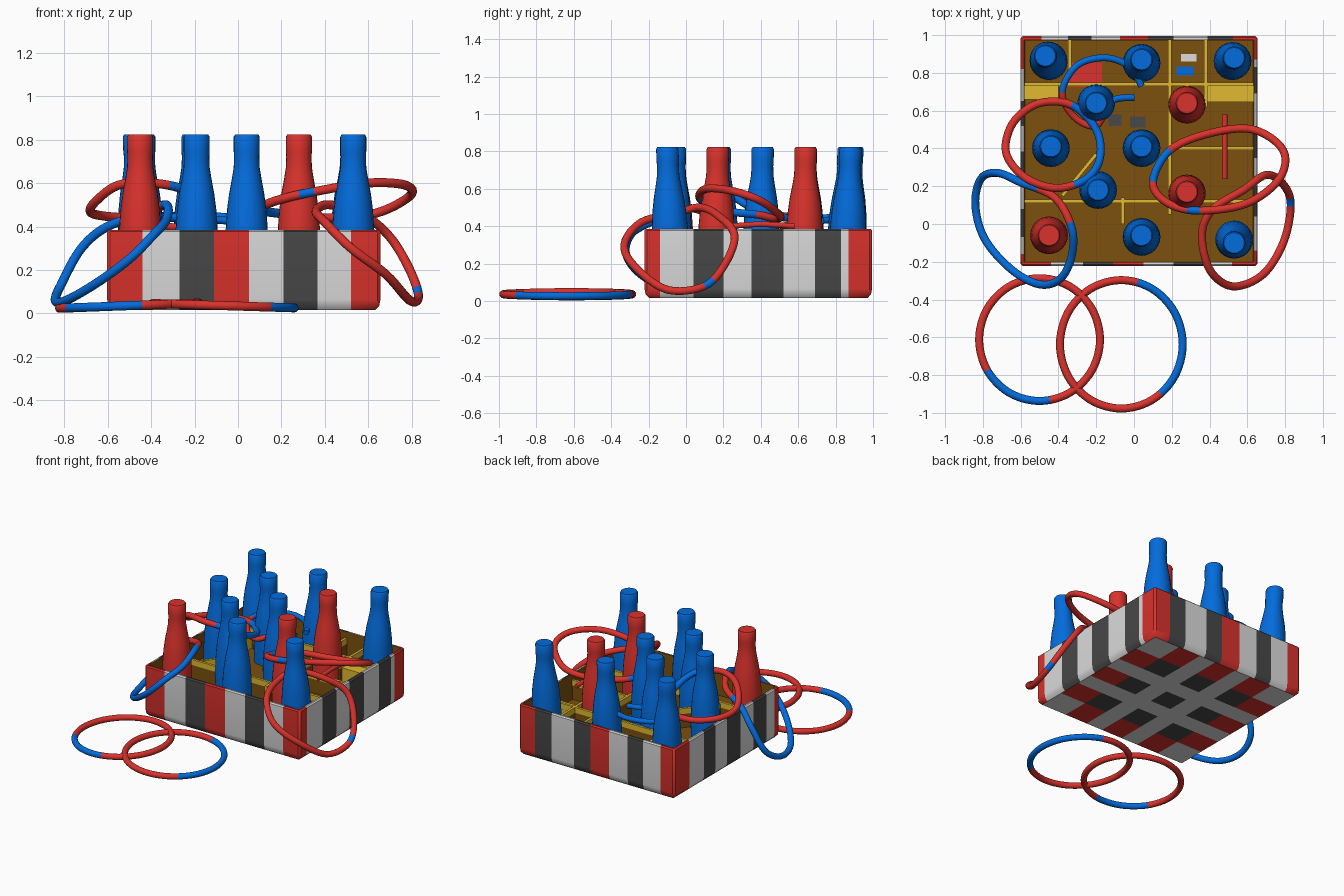
import bpy, bmesh, math
from mathutils import Vector

cube = bpy.data.objects.get("Cube")
if cube:
    bpy.data.objects.remove(cube, do_unlink=True)

COLOURS = {
    "red": (0.7, 0.032, 0.025), "blue": (0.001, 0.15, 0.72),
    "white": (0.72, 0.72, 0.72), "dark_grey": (0.065, 0.065, 0.065),
    "brown": (0.2, 0.08, 0.004), "yellow": (0.75, 0.49, 0.03),
}
NAMES = list(COLOURS)
RED, BLUE, WHITE, DARK, BROWN, YELLOW = range(len(NAMES))
MATS = []
for name, rgb in COLOURS.items():
    m = bpy.data.materials.new(name)
    m.use_nodes = True
    m.diffuse_color = (*rgb, 1)
    m.node_tree.nodes["Principled BSDF"].inputs["Base Color"].default_value = (*rgb, 1)
    MATS.append(m)

smooth_parts = []


def finish(name, bm, smooth=False, recalc=True):
    if recalc:
        bmesh.ops.recalc_face_normals(bm, faces=bm.faces)
    mesh = bpy.data.meshes.new(name)
    bm.to_mesh(mesh)
    bm.free()
    for m in MATS:
        mesh.materials.append(m)
    ob = bpy.data.objects.new(name, mesh)
    bpy.context.collection.objects.link(ob)
    if smooth:
        smooth_parts.append(ob)
    return ob


def box(name, lo, hi, mat):
    bm = bmesh.new()
    bmesh.ops.create_cube(bm, size=1)
    for v in bm.verts:
        v.co = [(a + b) / 2 + c * (b - a) for a, b, c in zip(lo, hi, v.co)]
    for f in bm.faces:
        f.material_index = mat
    return finish(name, bm)


def loft(bm, rings, mat_of, close=False):
    """Bridge rings of points; mat_of(ring, side) picks the colour."""
    vs = [[bm.verts.new(p) for p in r] for r in rings]
    n = len(vs[0])
    for i in range(len(vs) - (0 if close else 1)):
        a, b = vs[i], vs[(i + 1) % len(vs)]
        for j in range(n):
            k = (j + 1) % n
            bm.faces.new((a[j], a[k], b[k], b[j])).material_index = mat_of(i, j)
    return vs


# Crate walls: a striped perimeter lofted up the outside, over the rim and down inside
X0, X1, Y0, Y1 = -0.602, 0.655, -0.222, 0.995
BOTTOM, RIM, FLOOR, C = 0.015, 0.385, 0.2, 0.014
front = ([-0.44, -0.27, -0.11, 0.05, 0.21, 0.365, 0.52],
         [RED, WHITE, DARK, RED, WHITE, DARK, WHITE, RED])
right = ([-0.14, 0.04, 0.2, 0.35, 0.52, 0.69, 0.83, 0.87],
         [RED, WHITE, DARK, WHITE, DARK, WHITE, DARK, WHITE, RED])
back = ([0.525, 0.39, 0.21, 0.075, -0.075, -0.225, -0.35, -0.49],
        [RED, DARK, WHITE, DARK, RED, WHITE, DARK, WHITE, RED])
left = ([0.82, 0.65, 0.52, 0.385, 0.23, 0.08, -0.07, -0.16],
        [RED, WHITE, DARK, WHITE, DARK, WHITE, DARK, WHITE, RED])
points, stripe = [], []
for (cuts, cols), start, end, place in (
        (front, X0 + C, X1 - C, lambda t: (t, Y0)),
        (right, Y0 + C, Y1 - C, lambda t: (X1, t)),
        (back, X1 - C, X0 + C, lambda t: (t, Y1)),
        (left, Y1 - C, Y0 + C, lambda t: (X0, t))):
    points += [place(t) for t in [start] + cuts + [end]]
    stripe += cols + [RED]


def inset(d, z):
    return [(min(max(x, X0 + d), X1 - d), min(max(y, Y0 + d), Y1 - d), z) for x, y in points]


bm = bmesh.new()
sections = [inset(0.025, BOTTOM), inset(0.006, BOTTOM + 0.02), inset(0, BOTTOM + 0.05),
            inset(0, RIM - 0.008), inset(0.008, RIM), inset(0.02, RIM), inset(0.024, FLOOR)]
loft(bm, sections, lambda i, j: BROWN if i == len(sections) - 2 else stripe[j])
bmesh.ops.remove_doubles(bm, verts=bm.verts, dist=0.0005)
finish("crate_walls", bm, True)

# Crate base: pale underside with dark squares inside and red ones round the edge
STEPS = [0, 0.17, 0.32, 0.43, 0.57, 0.68, 0.83, 1]
N = len(STEPS) - 1
bm = bmesh.new()
bmesh.ops.create_grid(bm, x_segments=N, y_segments=N, size=0.5)
for f in bm.faces:
    c = f.calc_center_median()
    i, j = int((c.x + 0.5) * N), int((c.y + 0.5) * N)
    if i % 2 and j % 2:
        f.material_index = DARK
    elif (i in (0, N - 1) and j % 2) or (j in (0, N - 1) and i % 2):
        f.material_index = RED
    else:
        f.material_index = WHITE
for v in bm.verts:
    u, w = (STEPS[round((c + 0.5) * N)] for c in v.co[:2])
    v.co = (X0 + 0.025 + u * (X1 - X0 - 0.05), Y0 + 0.025 + w * (Y1 - Y0 - 0.05), BOTTOM)
bmesh.ops.reverse_faces(bm, faces=bm.faces)
finish("crate_base", bm, recalc=False)

# Inner floor with painted patches
I = 0.022
box("inner_floor", (X0 + I, Y0 + I, FLOOR - 0.02), (X1 - I, Y1 - I, FLOOR), BROWN)
for k, (x, y, w, d, mat) in enumerate((
        (-0.26, 0.79, 0.18, 0.13, RED), (0.27, 0.81, 0.09, 0.05, BLUE),
        (0.29, 0.88, 0.08, 0.04, WHITE), (-0.1, 0.55, 0.07, 0.06, DARK),
        (0.02, 0.54, 0.08, 0.06, DARK))):
    box(f"floor_patch_{k}", (x - w / 2, y - d / 2, FLOOR), (x + w / 2, y + d / 2, FLOOR + 0.006), mat)


# Dividers: brown sides with yellow upper edges
def divider(name, p, q):
    p, q = Vector((*p, 0)), Vector((*q, 0))
    side = (q - p).cross(Vector((0, 0, 1))).normalized() * 0.009
    ring = [p + side, q + side, q - side, p - side]
    bm = bmesh.new()
    vs = loft(bm, [[v + Vector((0, 0, z)) for v in ring] for z in (FLOOR, 0.3, 0.34)],
              lambda i, j: YELLOW if i else BROWN)
    bm.faces.new(vs[-1]).material_index = YELLOW
    finish(name, bm)


for k, y in enumerate((0.12, 0.74)):
    divider(f"cross_divider_{k}", (X0 + I, y), (X1 - I, y))
divider("short_cross_divider", (0.19, 0.4), (X1 - I, 0.4))
divider("slanted_divider", (-0.38, 0.15), (-0.2, 0.37))
for k, (x, y0, y1) in enumerate(((0.19, 0.05, Y1 - I), (0.38, 0.62, Y1 - I),
                                 (-0.06, 0, 0.14), (-0.34, 0.8, Y1 - I))):
    divider(f"long_divider_{k}", (x, y0), (x, y1))
for k, (x0, x1, y0) in enumerate(((X0 + I, -0.4, 0.66), (0.38, X1 - I, 0.645))):
    box(f"ledge_{k}", (x0, y0, FLOOR), (x1, 0.75, 0.3), YELLOW)

# Bottles
PROFILE = [(0.098, FLOOR), (0.1, 0.3), (0.096, 0.4), (0.09, 0.48), (0.081, 0.55),
           (0.068, 0.62), (0.06, 0.67), (0.058, 0.72), (0.06, 0.75), (0.06, 0.812), (0.054, 0.822)]
SIDES = 24


def bottle(name, x, y, mat, lean=(0, 0)):
    bm = bmesh.new()
    rings = []
    for r, z in PROFILE:
        t = (z - FLOOR) / (0.82 - FLOOR)
        rings.append([(x + lean[0] * t + r * math.cos(a), y + lean[1] * t + r * math.sin(a), z)
                      for a in (math.tau * k / SIDES for k in range(SIDES))])
    vs = loft(bm, rings, lambda i, j: mat)
    for ring in (vs[0], vs[-1]):
        bm.faces.new(ring).material_index = mat
    finish(name, bm, True)


BLUE_AT = [(-0.45, 0.86, -0.02, 0.03), (0.04, 0.85, 0, 0.02), (0.52, 0.86, 0.01, 0.02),
           (-0.2, 0.64, 0, 0), (-0.44, 0.4, 0, 0.01), (0.04, 0.4, 0, 0.01), (-0.19, 0.18, 0, 0),
           (0.04, -0.07, 0, 0.01), (0.53, -0.08, 0, -0.02)]
RED_AT = [(0.28, 0.63, 0, 0.01), (0.28, 0.16, 0, 0.01), (-0.45, -0.06, 0, 0)]
for label, mat, spots in (("blue", BLUE, BLUE_AT), ("red", RED, RED_AT)):
    for k, (x, y, lx, ly) in enumerate(spots):
        bottle(f"{label}_bottle_{k}", x, y, mat, (lx, ly))


# Tossing rings: round tubes along smooth paths
def tube(name, path, base, other=BLUE, spans=(), closed=True, r=0.021, steps=6, around=14):
    """spans are (start, end) control point ranges that take the other colour."""
    pts = [Vector(p) for p in path]
    n = len(pts)
    get = (lambda i: pts[i % n]) if closed else (lambda i: pts[min(max(i, 0), n - 1)])
    fine = []
    for i in range(n if closed else n - 1):
        a, b, c, d = (get(i + k) for k in (-1, 0, 1, 2))
        for s in range(steps):
            t = s / steps
            fine.append(0.5 * (2 * b + (c - a) * t + (2 * a - 5 * b + 4 * c - d) * t ** 2
                               + (3 * b - a - 3 * c + d) * t ** 3))
    if not closed:
        fine.append(pts[-1])
    m, rings = len(fine), []
    for i, p in enumerate(fine):
        if closed:
            tan = fine[(i + 1) % m] - fine[i - 1]
        else:
            tan = fine[min(i + 1, m - 1)] - fine[max(i - 1, 0)]
        side = tan.cross(Vector((0, 0, 1))).normalized()
        up = side.cross(tan).normalized()
        rings.append([p + r * (side * math.cos(a) + up * math.sin(a))
                      for a in (math.tau * k / around for k in range(around))])
    bm = bmesh.new()
    pick = lambda i, j: other if any(a <= i / steps < b for a, b in spans) else base
    vs = loft(bm, rings, pick, closed)
    if not closed:
        for ring, i in ((vs[0], 0), (vs[-1], m - 2)):
            bm.faces.new(ring).material_index = pick(i, 0)
    finish(name, bm, True)


def circle(x, y, rx, ry, z, tilt):
    return [(x + rx * math.cos(a), y + ry * math.sin(a), z + tilt * math.cos(a))
            for a in (math.tau * k / 12 for k in range(12))]


tube("ground_ring_left", circle(-0.5, -0.612, 0.32, 0.325, 0.036, 0.012), RED, spans=[(7, 9.2)])
tube("ground_ring_right", circle(-0.067, -0.637, 0.325, 0.34, 0.036, -0.01), RED,
     spans=[(0, 2.5), (10.2, 12)])
tube("leaning_ring_left", [
    (-0.33, -0.02, 0.5), (-0.33, -0.17, 0.43), (-0.39, -0.29, 0.36), (-0.5, -0.32, 0.25),
    (-0.65, -0.24, 0.14), (-0.79, -0.08, 0.06), (-0.84, 0.1, 0.06), (-0.81, 0.24, 0.14),
    (-0.72, 0.27, 0.3), (-0.6, 0.22, 0.4), (-0.42, 0.14, 0.46)], BLUE, RED, [(9.4, 10.7)])
tube("leaning_ring_right", [
    (0.36, -0.05, 0.47), (0.4, -0.24, 0.42), (0.52, -0.33, 0.3), (0.68, -0.27, 0.18),
    (0.79, -0.1, 0.06), (0.83, 0.1, 0.08), (0.79, 0.21, 0.2), (0.7, 0.26, 0.35),
    (0.58, 0.18, 0.45), (0.42, 0.08, 0.5)], RED, spans=[(5, 5.2)])
tube("hanging_ring_left", [
    (-0.68, 0.42, 0.47), (-0.63, 0.55, 0.45), (-0.5, 0.64, 0.44), (-0.33, 0.63, 0.44),
    (-0.2, 0.5, 0.45), (-0.18, 0.35, 0.5), (-0.25, 0.24, 0.57), (-0.4, 0.19, 0.6),
    (-0.55, 0.23, 0.59), (-0.65, 0.32, 0.52)], RED, spans=[(3, 6.5)])
tube("hanging_ring_right", [
    (0.1, 0.22, 0.48), (0.19, 0.39, 0.46), (0.4, 0.48, 0.44), (0.63, 0.5, 0.46),
    (0.79, 0.39, 0.54), (0.77, 0.24, 0.59), (0.6, 0.11, 0.6), (0.35, 0.07, 0.56),
    (0.18, 0.11, 0.52)], RED, spans=[(0, 0.9), (6.9, 7.2)])
tube("hanging_ring_back", [
    (0.04, 0.73, 0.43), (-0.02, 0.83, 0.44), (-0.15, 0.88, 0.45), (-0.3, 0.84, 0.45),
    (-0.38, 0.7, 0.44), (-0.32, 0.57, 0.4), (-0.2, 0.52, 0.4), (-0.12, 0.65, 0.43),
    (0.0, 0.67, 0.42)], BLUE, RED, [(4, 6.5)], closed=False, r=0.018)
tube("loose_strip", [(0.48, 0.24, 0.4), (0.48, 0.4, 0.41), (0.48, 0.58, 0.4)], RED,
     closed=False, r=0.015)

# Smooth shading with crisp rims
bpy.ops.object.select_all(action='DESELECT')
for ob in smooth_parts:
    ob.select_set(True)
bpy.context.view_layer.objects.active = smooth_parts[0]
bpy.ops.object.shade_smooth_by_angle(angle=math.radians(40))
